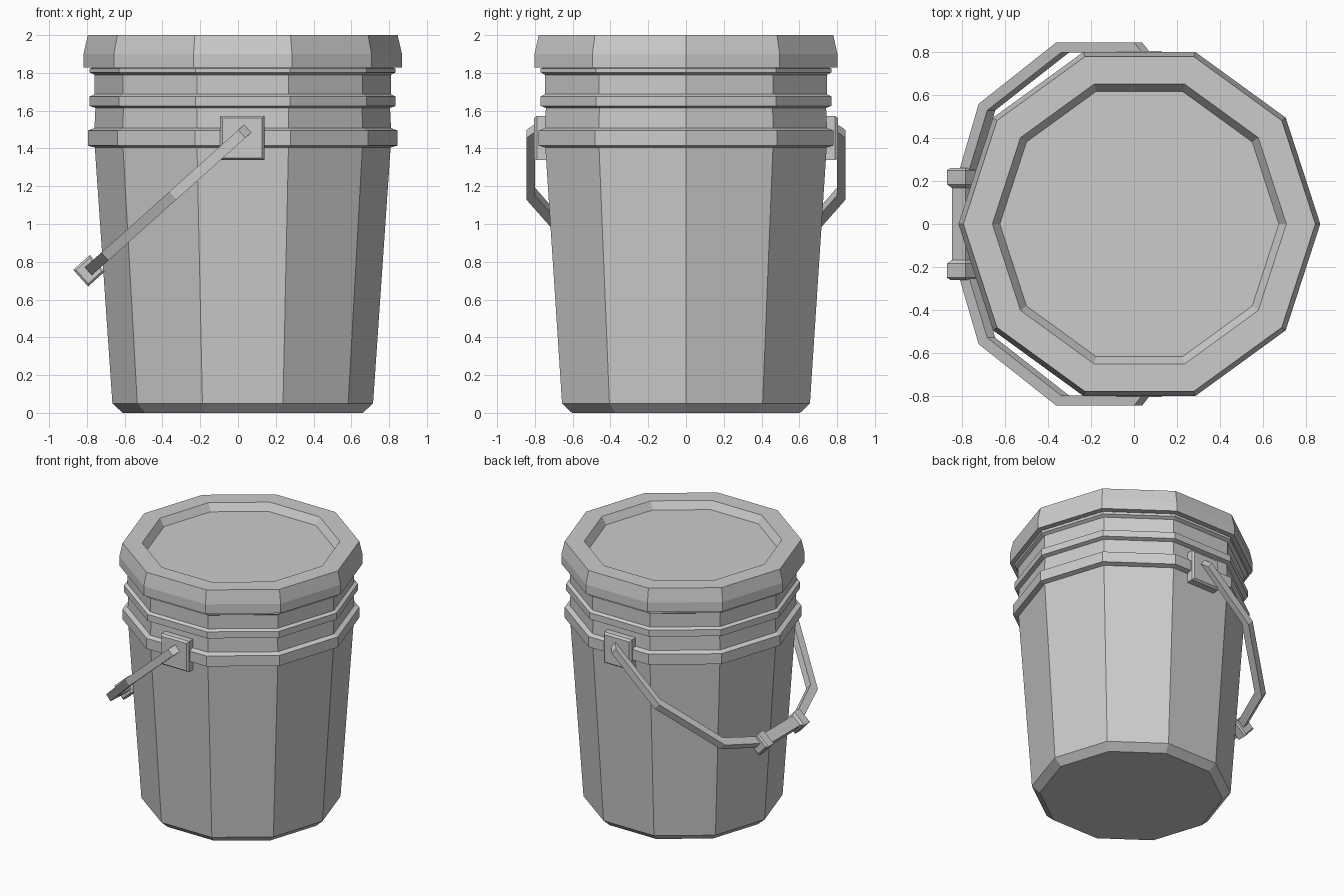
import bpy, bmesh
from math import cos, sin, pi, atan2
from mathutils import Vector, Matrix

if "Cube" in bpy.data.objects:
    bpy.data.objects.remove(bpy.data.objects["Cube"])

CX = 0.025      # axis of the bucket
SIDES = 10


def finish(name, bm):
    bmesh.ops.remove_doubles(bm, verts=bm.verts, dist=1e-5)
    bmesh.ops.recalc_face_normals(bm, faces=bm.faces)
    me = bpy.data.meshes.new(name)
    bm.to_mesh(me)
    bm.free()
    ob = bpy.data.objects.new(name, me)
    bpy.context.collection.objects.link(ob)
    return ob


def loft(bm, rings):
    """Skin closed rings of points and cap both ends."""
    rows = [[bm.verts.new(p) for p in r] for r in rings]
    n = len(rows[0])
    for a, b in zip(rows, rows[1:]):
        for i in range(n):
            j = (i + 1) % n
            bm.faces.new((a[i], a[j], b[j], b[i]))
    bm.faces.new(rows[0][::-1])
    bm.faces.new(rows[-1])


def turned(name, profile):
    """Ten-sided lathe shape from (radius, z) pairs."""
    bm = bmesh.new()
    loft(bm, [[(CX + r * cos(2 * pi * i / SIDES), r * sin(2 * pi * i / SIDES), z)
               for i in range(SIDES)] for r, z in profile])
    return finish(name, bm)


# tapered bucket with three raised bands
turned("bucket_body", [
    (0.635, 0), (0.69, 0.05), (0.783, 1.405),
    (0.82, 1.415), (0.82, 1.495), (0.785, 1.508),
    (0.78, 1.615), (0.81, 1.625), (0.81, 1.675), (0.785, 1.687),
    (0.785, 1.79), (0.81, 1.803), (0.81, 1.822), (0.79, 1.83)])

# lid with recessed top
turned("lid", [
    (0.77, 1.828), (0.843, 1.828), (0.843, 1.9), (0.82, 2.0),
    (0.685, 2.0), (0.65, 1.945)])

# square handle mounts, tapered outwards
for side, tag in ((-1, "front"), (1, "back")):
    bm = bmesh.new()
    rings = []
    for y, h in ((0.70, 0.117), (0.79, 0.117), (0.805, 0.105)):
        rings.append([(0.0225 + sx * h, side * y, 1.455 + sz * h)
                      for sx, sz in ((-1, -1), (1, -1), (1, 1), (-1, 1))])
    loft(bm, rings)
    finish("handle_mount_" + tag, bm)

# handle lies in a plane tilted about the y axis
SLOPE = 0.895
ANG = atan2(SLOPE, 1)
NORMAL = Vector((-sin(ANG), 0, cos(ANG))) * 0.028


def on_plane(x, y):
    return Vector((x, y, 1.49 + (x - 0.035) * SLOPE))


# wire arms: outer and inner edges of the bent bar
outer = [(0.02, 0.845), (-0.345, 0.845), (-0.705, 0.56), (-0.81, 0.2)]
inner = [(0.055, 0.80), (-0.32, 0.80), (-0.665, 0.53), (-0.765, 0.2)]
for side, tag in ((-1, "front"), (1, "back")):
    bm = bmesh.new()
    rings = []
    for o, i in zip(outer, inner):
        po, pi_ = on_plane(o[0], side * o[1]), on_plane(i[0], side * i[1])
        rings.append([po - NORMAL, po + NORMAL, pi_ + NORMAL, pi_ - NORMAL])
    loft(bm, rings)
    finish("handle_arm_" + tag, bm)

# square grip with a collar near each end, one stepped profile
bm = bmesh.new()
half = [(0.26, 0.048), (0.25, 0.059), (0.185, 0.059), (0.168, 0.042)]
steps = [(-y, h) for y, h in half] + [(y, h) for y, h in reversed(half)]
rot = Matrix.Rotation(-ANG, 3, 'Y')
centre = on_plane(-0.789, 0)
loft(bm, [[centre + rot @ Vector((sx * h, y, sz * h))
           for sx, sz in ((-1, -1), (1, -1), (1, 1), (-1, 1))] for y, h in steps])
finish("handle_grip", bm)
